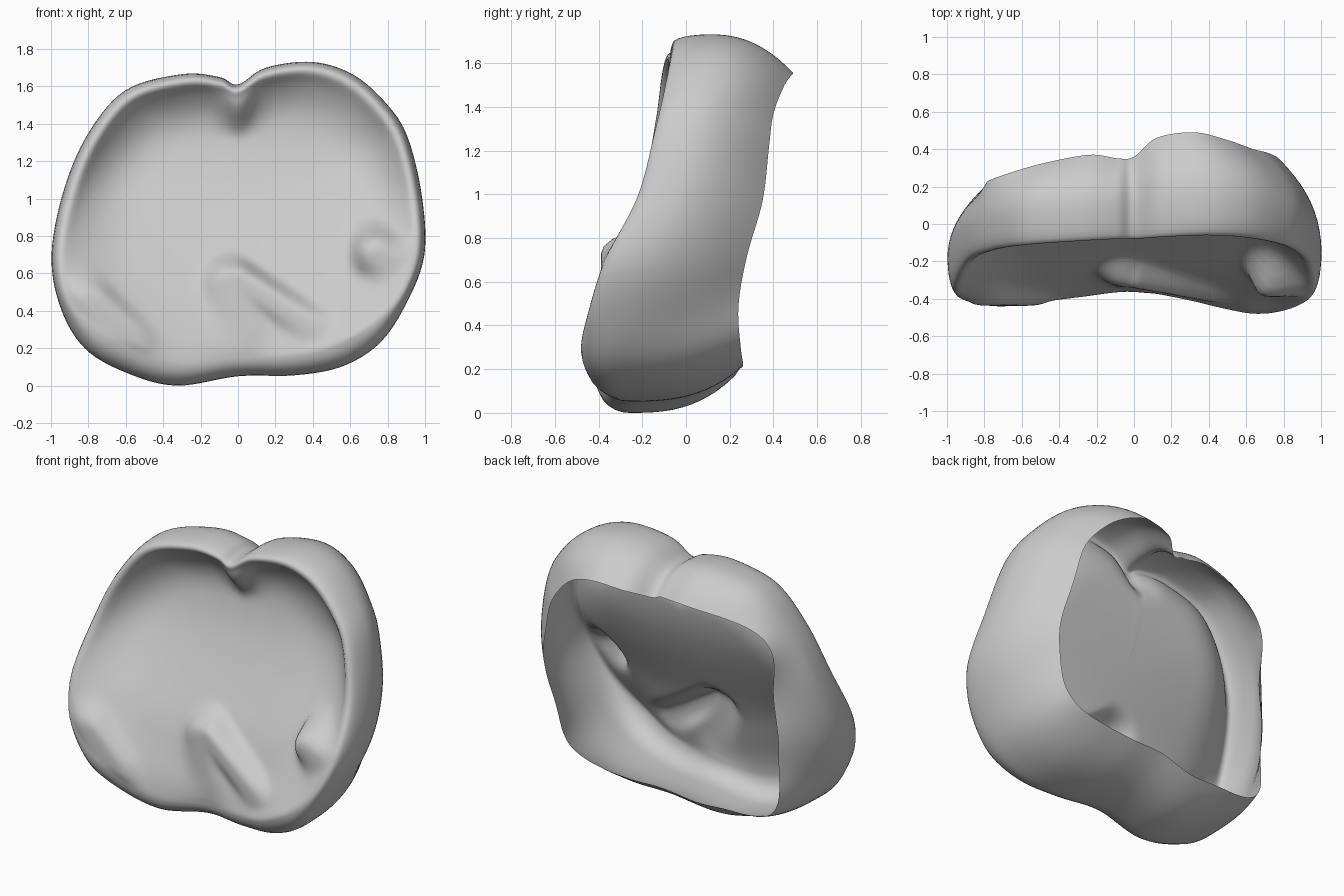
import bpy, bmesh, math
from mathutils import Vector

if "Cube" in bpy.data.objects:
    bpy.data.objects.remove(bpy.data.objects["Cube"])

CX, CZ = 0.0, 0.85          # centre of the polar layout

# Outline stations seen from the front: x, z, front rim y, back edge y
STATIONS = [
    (-.33, .00, -.39, .22), (.00, .05, -.36, .25), (.30, .055, -.40, .26), (.55, .10, -.45, .26),
    (.75, .22, -.48, .25), (.89, .42, -.45, .24), (.995, .69, -.37, .28), (.985, 1.0, -.22, .35),
    (.91, 1.32, -.14, .38), (.80, 1.50, -.10, .40), (.62, 1.66, -.07, .45), (.40, 1.73, -.06, .49),
    (.15, 1.70, -.07, .46), (.00, 1.61, -.08, .36), (-.10, 1.65, -.08, .35), (-.30, 1.665, -.09, .37),
    (-.60, 1.58, -.11, .32), (-.80, 1.35, -.14, .24), (-.93, 1.05, -.20, .21), (-.997, .70, -.34, .20),
    (-.95, .42, -.41, .19), (-.82, .20, -.44, .20), (-.60, .07, -.42, .21)]
# Floor depth down the middle: z, y
FLOOR = [(0, -.38), (.2, -.36), (.4, -.31), (.6, -.235), (.8, -.13), (1.0, -.03), (1.2, .045), (1.4, .08), (1.8, .08)]
# Where the cut-open back edge is squarer: x, z, amount
CORNERS = [(-.80, 1.36, .15), (-.80, .17, .14), (.80, .25, .07), (.95, 1.15, -.02)]


def smooth(t):
    t = max(0.0, min(1.0, t))
    return t * t * (3 - 2 * t)


def closed_spline(pts, sub):
    out, n = [], len(pts)
    for i in range(n):
        a, b, c, d = (Vector(pts[(i + k) % n]) for k in (-1, 0, 1, 2))
        for j in range(sub):
            t = j / sub
            out.append(0.5 * (2 * b + (c - a) * t + (2 * a - 5 * b + 4 * c - d) * t * t
                              + (3 * b - a - 3 * c + d) * t ** 3))
    return out


def mask(x, z, a, b, width, power=4):
    """1 near the segment a-b, falling off smoothly outside the width."""
    ax, az = a
    dx, dz = b[0] - ax, b[1] - az
    t = max(0, min(1, ((x - ax) * dx + (z - az) * dz) / (dx * dx + dz * dz)))
    d = math.hypot(x - ax - t * dx, z - az - t * dz)
    return math.exp(-(d / width) ** power)


def raise_to(y, level, m):
    """Bring the floor forward to a level, never pushing it back."""
    return y + min(0, level - y) * m


def lumps(x, z, y):
    # middle knob and its slanting tail
    m = max(mask(x, z, (-.05, .54), (.02, .30), .13), mask(x, z, (.0, .57), (.40, .31), .09))
    y = raise_to(y, -.34 - .14 * x - .06 * (.6 - z), m)
    # left fold
    y = raise_to(y, -.44, .9 * mask(x, z, (-.80, .42), (-.60, .22), .14, 6))
    # right knob
    y = raise_to(y, -.39, mask(x, z, (.74, .71), (.86, .64), .12, 6))
    # web under the top notch
    m = math.exp(-(x / .09) ** 2) * smooth((z - 1.32) / .26)
    return raise_to(y, -.07, m)


def floor_profile(z):
    for (z0, y0), (z1, y1) in zip(FLOOR, FLOOR[1:]):
        if z <= z1:
            return y0 + (y1 - y0) * max(0, (z - z0) / (z1 - z0))
    return FLOOR[-1][1]


def floor_y(x, z):
    y = sum(floor_profile(z + d * .02) for d in range(-5, 6)) / 11   # softened profile
    return y - .12 * x * x * smooth((1.3 - z) / .8)


cols = closed_spline(STATIONS, 7)
rings = []

# Outer wall, from the open back edge forward to the widest line
WALL = 12
for i in range(WALL + 1):
    t = 1 - i / WALL
    ring = []
    for x, z, yf, yb in cols:
        low, high = smooth((.4 - z) / .3), smooth((z - 1.4) / .2)
        taper = .20 - sum(k * math.exp(-((x - px) ** 2 + (z - pz) ** 2) / .07) for px, pz, k in CORNERS)
        taper -= .035 * math.exp(-(x / .1) ** 2) * high
        s = 1 - taper * t ** (1.9 + .9 * low + .4 * high)
        y0 = yf + .17 - .04 * low
        ring.append((x * s, y0 + (yb - y0) * t, CZ + (z - CZ) * s))
    rings.append(ring)

# Rounded front lip
for i in range(1, 7):
    a = i / 6 * math.pi / 2
    ring = []
    for x, z, yf, yb in cols:
        low = smooth((.5 - z) / .4)
        s = 1 - (.045 + .08 * low) * (1 - math.cos(a))
        ring.append((x * s, yf + (.17 - .04 * smooth((.4 - z) / .3)) * (1 - math.sin(a)), CZ + (z - CZ) * s))
    rings.append(ring)

# Bowl floor running in to the centre
IN = 60
for i in range(1, IN):
    u = i / IN
    ring = []
    for x, z, yf, yb in cols:
        low = smooth((.5 - z) / .4)
        s = (1 - .045 - .08 * low) * (1 - u)
        px, pz = x * s, CZ + (z - CZ) * s
        v = max(0, min(1, (u - .02) / .42))
        k = (1 - (1 - v) ** 2.6) * smooth(u / .06)
        y = yf + (floor_y(px, pz) - yf) * k
        y += (lumps(px, pz, y) - y) * smooth(u / .06)
        ring.append((px, y, pz))
    rings.append(ring)

bm = bmesh.new()
vr = [[bm.verts.new(p) for p in r] for r in rings]
n = len(cols)
for a, b in zip(vr, vr[1:]):
    for j in range(n):
        k = (j + 1) % n
        bm.faces.new((a[j], a[k], b[k], b[j]))
mid = bm.verts.new((CX, floor_y(CX, CZ), CZ))
for j in range(n):
    bm.faces.new((vr[-1][j], vr[-1][(j + 1) % n], mid))

# Soften the floor only
inner = [v for r in vr[WALL + 8:] for v in r] + [mid]
for _ in range(4):
    bmesh.ops.smooth_vert(bm, verts=inner, factor=.5, use_axis_y=True)

bm.normal_update()
if mid.normal.y > 0:
    bmesh.ops.reverse_faces(bm, faces=bm.faces[:])

mesh = bpy.data.meshes.new("moulded_shell")
bm.to_mesh(mesh)
bm.free()
shell = bpy.data.objects.new("moulded_shell", mesh)
bpy.context.collection.objects.link(shell)
bpy.context.view_layer.objects.active = shell
shell.select_set(True)
bpy.ops.object.shade_smooth_by_angle(angle=math.radians(60))
